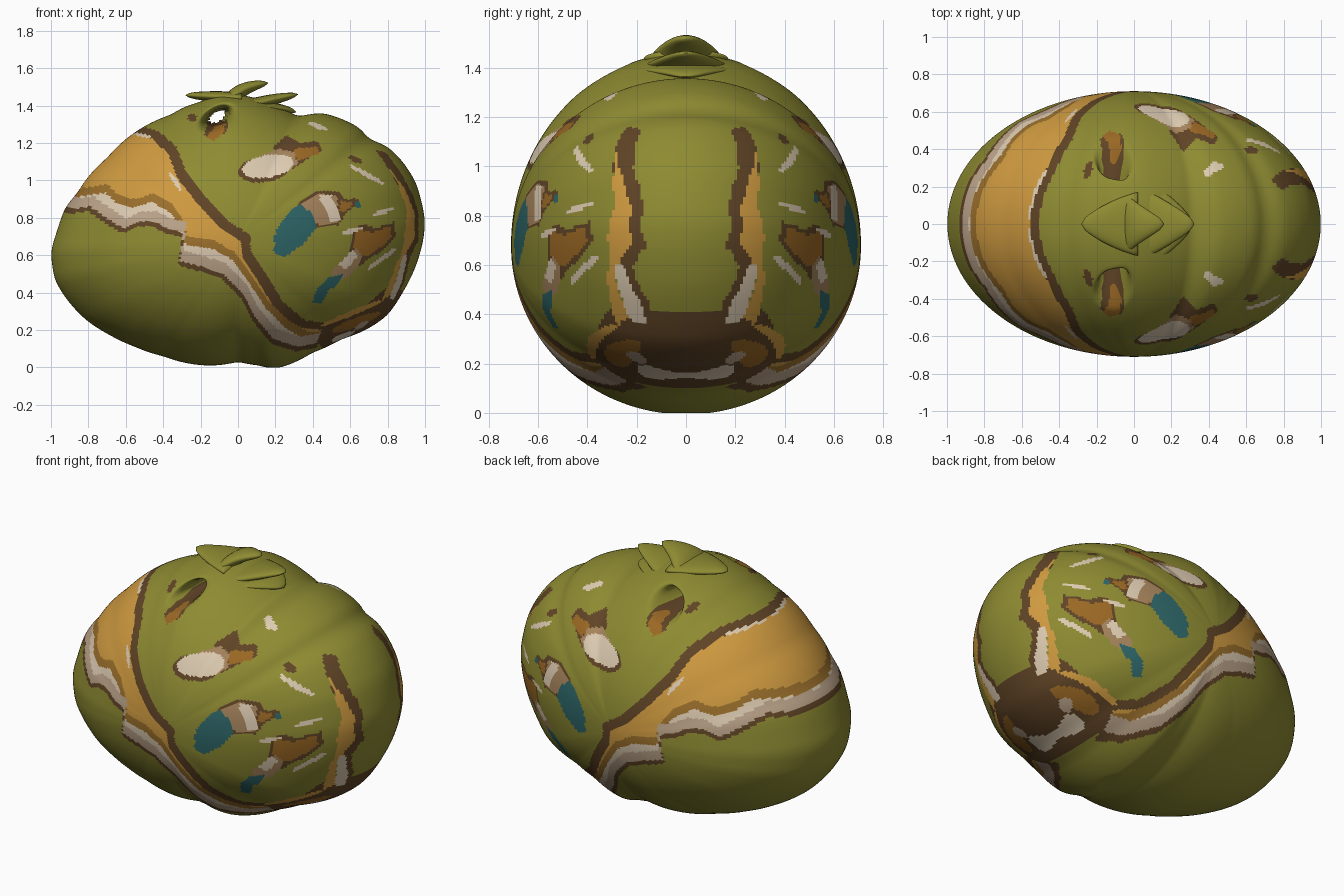
import bpy, bmesh, math
from mathutils import Vector

default_cube = bpy.data.objects.get("Cube")
if default_cube:
    bpy.data.objects.remove(default_cube, do_unlink=True)


# Materials
def srgb_to_linear(value):
    value /= 255
    return value / 12.92 if value <= 0.04045 else ((value + 0.055) / 1.055) ** 2.4


PALETTE = {
    "olive": (142, 139, 50), "orange": (208, 155, 64), "brown": (96, 68, 38),
    "ochre": (155, 104, 36), "mustard": (156, 112, 44), "tan": (166, 132, 92),
    "pale": (188, 164, 138), "cream": (222, 204, 178), "teal": (46, 102, 104),
}
material_names = list(PALETTE)
materials = []
for color_name, rgb in PALETTE.items():
    material = bpy.data.materials.new(color_name)
    material.use_nodes = True
    linear = [srgb_to_linear(channel) for channel in rgb] + [1]
    material.diffuse_color = linear
    material.node_tree.nodes["Principled BSDF"].inputs["Base Color"].default_value = linear
    materials.append(material)


# Painted regions: flat shapes in the side plane, later ones lie on top
layers = []


def paint(color, polygon):
    xs, zs = zip(*polygon)
    bounds = (min(xs), max(xs), min(zs), max(zs))
    layers.append((material_names.index(color), polygon, bounds))


def shift(curve, dx, dz):
    return [(x + dx, z + dz) for x, z in curve]


def band(color, upper, lower):
    paint(color, upper + lower[::-1])


def spot(color, center, half_length, half_width, tilt=0):
    cos_t, sin_t = math.cos(math.radians(tilt)), math.sin(math.radians(tilt))
    polygon = []
    for step in range(24):
        angle = math.tau * step / 24
        u, v = half_length * math.cos(angle), half_width * math.sin(angle)
        polygon.append((center[0] + u * cos_t - v * sin_t, center[1] + u * sin_t + v * cos_t))
    paint(color, polygon)


def streak(color, start, end, width):
    a, b = Vector(start), Vector(end)
    middle, along = (a + b) / 2, b - a
    spot(color, middle, along.length / 2, width, math.degrees(math.atan2(along.y, along.x)))


def inside(x, z, polygon):
    hit = False
    px, pz = polygon[-1]
    for qx, qz in polygon:
        if (qz > z) != (pz > z) and x < (px - qx) * (z - qz) / (pz - qz) + qx:
            hit = not hit
        px, pz = qx, qz
    return hit


def color_at(x, z):
    for index, polygon, (x0, x1, z0, z1) in reversed(layers):
        if x0 <= x <= x1 and z0 <= z <= z1 and inside(x, z, polygon):
            return index
    return 0


# Big sweeping band with scalloped lower trim
band_top = [(-.62, 1.32), (-.52, 1.29), (-.42, 1.26), (-.33, 1.18), (-.28, 1.05), (-.18, .92), (-.05, .78),
            (.06, .71), (.07, .62), (.15, .5), (.24, .35), (.36, .25), (.47, .24)]
trim_top = [(-1, .95), (-.82, .96), (-.7, .98), (-.64, .92), (-.55, .9), (-.45, .93), (-.35, .87), (-.3, .8),
            (-.27, .7), (-.13, .68), (-.02, .62), (.06, .51), (.16, .36), (.27, .25), (.38, .19), (.47, .19)]
trim_bottom = [(-1, .86), (-.86, .85), (-.79, .86), (-.69, .79), (-.61, .74), (-.53, .78), (-.45, .78),
               (-.37, .74), (-.29, .72), (-.31, .57), (-.2, .54), (-.08, .5), (.03, .39), (.09, .27),
               (.19, .15), (.32, .11), (.43, .13)]
band("brown", [(-1, 1.3)] + band_top, shift(trim_bottom, -.01, -.025))
band("orange", [(-1, 1.3)] + shift(band_top, -.045, -.035), trim_top)
band("mustard", trim_top, shift(trim_top, -.01, -.045))
band("cream", shift(trim_top, -.01, -.045), trim_bottom)
band("pale", shift(trim_bottom, .015, .055), trim_bottom)
streak("cream", (-.37, 1.05), (-.3, .94), .012)
streak("cream", (-.56, 1.25), (-.46, 1.23), .009)

# Dark patch low on the end, with streaks
paint("brown", [(.42, .13), (.46, .23), (.62, .28), (.8, .43), (.97, .4), (.7, .1), (.5, .07)])
streak("orange", (.44, .22), (.78, .36), .014)
streak("ochre", (.5, .19), (.76, .29), .024)
streak("cream", (.5, .14), (.62, .19), .015)
streak("pale", (.62, .2), (.7, .25), .012)

# Narrow stripe climbing the end
paint("brown", [(.74, 1.16), (.79, 1.15), (.87, 1.04), (.94, .91), (.965, .82), (.965, .68), (.92, .59),
                (.89, .46), (.83, .34), (.76, .33), (.84, .45), (.9, .63), (.91, .84), (.86, .97), (.8, 1.07)])
paint("orange", [(.81, 1.06), (.89, .96), (.945, .82), (.945, .69), (.87, .56), (.82, .39), (.77, .36),
                 (.88, .63), (.905, .84), (.86, .97)])
paint("cream", [(.885, .61), (.905, .59), (.87, .44), (.83, .36), (.81, .37), (.85, .48)])

# Large middle spot
paint("brown", [(.32, .88), (.42, .94), (.54, .94), (.56, .9), (.64, .9), (.64, .87), (.57, .82), (.54, .76), (.42, .75)])
paint("ochre", [(.55, .89), (.62, .88), (.57, .83), (.54, .84)])
paint("tan", [(.33, .87), (.43, .93), (.53, .92), (.54, .77), (.43, .76)])
paint("cream", [(.43, .92), (.5, .92), (.52, .86), (.55, .79), (.49, .77), (.47, .84)])
paint("teal", [(.19, .61), (.2, .73), (.28, .84), (.34, .88), (.4, .81), (.42, .75), (.35, .66), (.25, .59)])
spot("teal", (.64, .87), .014, .018)

# Upper spot
paint("brown", [(.19, 1.18), (.26, 1.24), (.33, 1.2), (.43, 1.21), (.45, 1.16), (.38, 1.12), (.29, 1.06), (.2, 1.12)])
paint("ochre", [(.3, 1.17), (.43, 1.18), (.43, 1.14), (.33, 1.11), (.28, 1.13)])
paint("tan", [(.12, 1.13), (.21, 1.17), (.3, 1.15), (.32, 1.09), (.27, 1.05)])
spot("brown", (.14, 1.06), .14, .07, 8)
spot("cream", (.16, 1.075), .14, .06, 10)

# Small spots near the tufts
paint("brown", [(-.18, 1.24), (-.16, 1.32), (-.05, 1.32), (-.06, 1.26), (-.13, 1.22)])
paint("ochre", [(-.17, 1.23), (-.12, 1.29), (-.07, 1.3), (-.07, 1.26), (-.13, 1.21)])
spot("brown", (-.245, 1.335), .025, .022)

# Lower spot with a trailing tail
paint("brown", [(.6, .63), (.62, .74), (.68, .77), (.73, .74), (.84, .78), (.84, .7), (.78, .63), (.66, .55), (.6, .5)])
paint("ochre", [(.61, .64), (.64, .74), (.72, .72), (.82, .76), (.82, .69), (.76, .64), (.68, .59)])
paint("tan", [(.49, .5), (.56, .58), (.63, .64), (.67, .59), (.61, .5), (.54, .46)])
paint("cream", [(.54, .55), (.61, .63), (.64, .6), (.58, .52)])
paint("teal", [(.4, .35), (.42, .42), (.48, .48), (.56, .5), (.53, .44), (.48, .41), (.45, .34)])

# Loose highlights
for start, end in [((.37, 1.31), (.48, 1.27)), ((.6, 1.08), (.78, .98)), ((.69, .52), (.85, .64)),
                   ((.72, .81), (.84, .86)), ((.55, .71), (.67, .75))]:
    streak("cream", start, end, .013)
streak("brown", (.59, 1.13), (.67, 1.09), .014)

# Body outline, measured around its middle
CENTER = Vector((0, .68))
outline = [(-1, .62), (-.98, .47), (-.92, .37), (-.82, .26), (-.68, .17), (-.55, .11), (-.4, .06), (-.14, .01),
           (0, .03), (.12, .01), (.18, -.01), (.26, .01), (.4, .08), (.55, .15), (.7, .21), (.8, .28), (.88, .4),
           (.95, .54), (.99, .68), (1, .78), (.95, .99), (.88, 1.1), (.8, 1.18), (.7, 1.22), (.65, 1.28),
           (.55, 1.33), (.45, 1.36), (.32, 1.34), (.2, 1.4), (.05, 1.45), (-.1, 1.46), (-.2, 1.42), (-.29, 1.39),
           (-.36, 1.35), (-.46, 1.31), (-.6, 1.22), (-.7, 1.12), (-.8, 1.02), (-.86, .93), (-.92, .86), (-.97, .72)]
polar = []
for point in outline:
    offset = Vector(point) - CENTER
    polar.append((math.atan2(offset.y, offset.x) % math.tau, offset.length))
polar.sort()
polar = [(polar[-1][0] - math.tau, polar[-1][1])] + polar + [(polar[0][0] + math.tau, polar[0][1])]
SIDES, RINGS, DEPTH = 360, 90, .71


def rim_radius(angle):
    for (a0, r0), (a1, r1) in zip(polar, polar[1:]):
        if a0 <= angle <= a1:
            return r0 + (r1 - r0) * (angle - a0) / (a1 - a0)


raw = [rim_radius(math.tau * s / SIDES) for s in range(SIDES)]
radii = [sum(raw[(s + k) % SIDES] for k in range(-2, 3)) / 5 for s in range(SIDES)]


def pinch(x, z):
    """Funnel that pulls both halves together around the small eyelet."""
    u, v = Vector((x + .11, z - 1.34)).dot((.86, .5)), Vector((x + .11, z - 1.34)).dot((-.5, .86))
    s = min(max((math.hypot(u / .055, v / .03) - 1) / 1.3, 0), 1)
    return math.sqrt(s * (2 - s))


# Front half of the body, completed by a mirror
bm = bmesh.new()
pole = bm.verts.new((CENTER.x, -DEPTH, CENTER.y))
rings = []
for r in range(1, RINGS + 1):
    phi = math.pi / 2 * r / RINGS
    ring = []
    for s in range(SIDES):
        angle, reach = math.tau * s / SIDES, math.sin(phi) * radii[s]
        x, z = CENTER.x + reach * math.cos(angle), CENTER.y + reach * math.sin(angle)
        y = 0 if r == RINGS else -DEPTH * math.cos(phi) * pinch(x, z)
        ring.append(bm.verts.new((x, y, max(z, 0))))
    rings.append(ring)
for s in range(SIDES):
    n = (s + 1) % SIDES
    bm.faces.new((pole, rings[0][s], rings[0][n]))
    for inner, outer in zip(rings, rings[1:]):
        quad = (inner[s], outer[s], outer[n], inner[n])
        if any(v.co.y < 0 for v in quad):
            bm.faces.new(quad)
for face in bm.faces:
    middle = face.calc_center_median()
    face.material_index = color_at(middle.x, middle.z)
loose = [v for v in bm.verts if not v.link_faces]
bmesh.ops.delete(bm, geom=loose, context="VERTS")


def make_object(name, mesh_data):
    mesh = bpy.data.meshes.new(name)
    mesh_data.to_mesh(mesh)
    mesh_data.free()
    for entry in materials:
        mesh.materials.append(entry)
    mesh.shade_smooth()
    obj = bpy.data.objects.new(name, mesh)
    bpy.context.collection.objects.link(obj)
    return obj


body = make_object("body", bm)
mirror = body.modifiers.new("mirror", "MIRROR")
mirror.use_axis = (False, True, False)
mirror.merge_threshold = .0005


# Tufts: flattened tapering fins bending out of the crown
def tuft(name, root, bend, tip, thickness, depth, steps=14, sides=24):
    mesh_data = bmesh.new()
    a, b, c = Vector(root), Vector(bend), Vector(tip)
    loops = []
    for i in range(steps + 1):
        t = i / steps
        spine = a * (1 - t) ** 2 + b * 2 * t * (1 - t) + c * t * t
        along = ((b - a) * (1 - t) + (c - b) * t).normalized()
        taper = math.sqrt(1.003 - t ** 2)
        loop = []
        for k in range(sides):
            angle = math.tau * k / sides
            h = thickness * taper * math.cos(angle)
            y = depth * taper * (1 - .5 * t) * math.sin(angle)
            loop.append(mesh_data.verts.new((spine.x - along.y * h, y, spine.y + along.x * h)))
        loops.append(loop)
    for lower, upper in zip(loops, loops[1:]):
        for k in range(sides):
            n = (k + 1) % sides
            mesh_data.faces.new((lower[k], lower[n], upper[n], upper[k]))
    mesh_data.faces.new(loops[0][::-1])
    mesh_data.faces.new(loops[-1])
    bmesh.ops.recalc_face_normals(mesh_data, faces=mesh_data.faces)
    make_object(name, mesh_data)


tuft("tuft_left", (.02, 1.44), (-.15, 1.45), (-.28, 1.455), .032, .17)
tuft("tuft_top", (-.04, 1.42), (.0, 1.5), (.16, 1.52), .04, .16)
tuft("tuft_right", (.06, 1.4), (.17, 1.43), (.32, 1.46), .034, .18)
tuft("tuft_low_right", (.08, 1.38), (.2, 1.4), (.31, 1.365), .03, .22)
